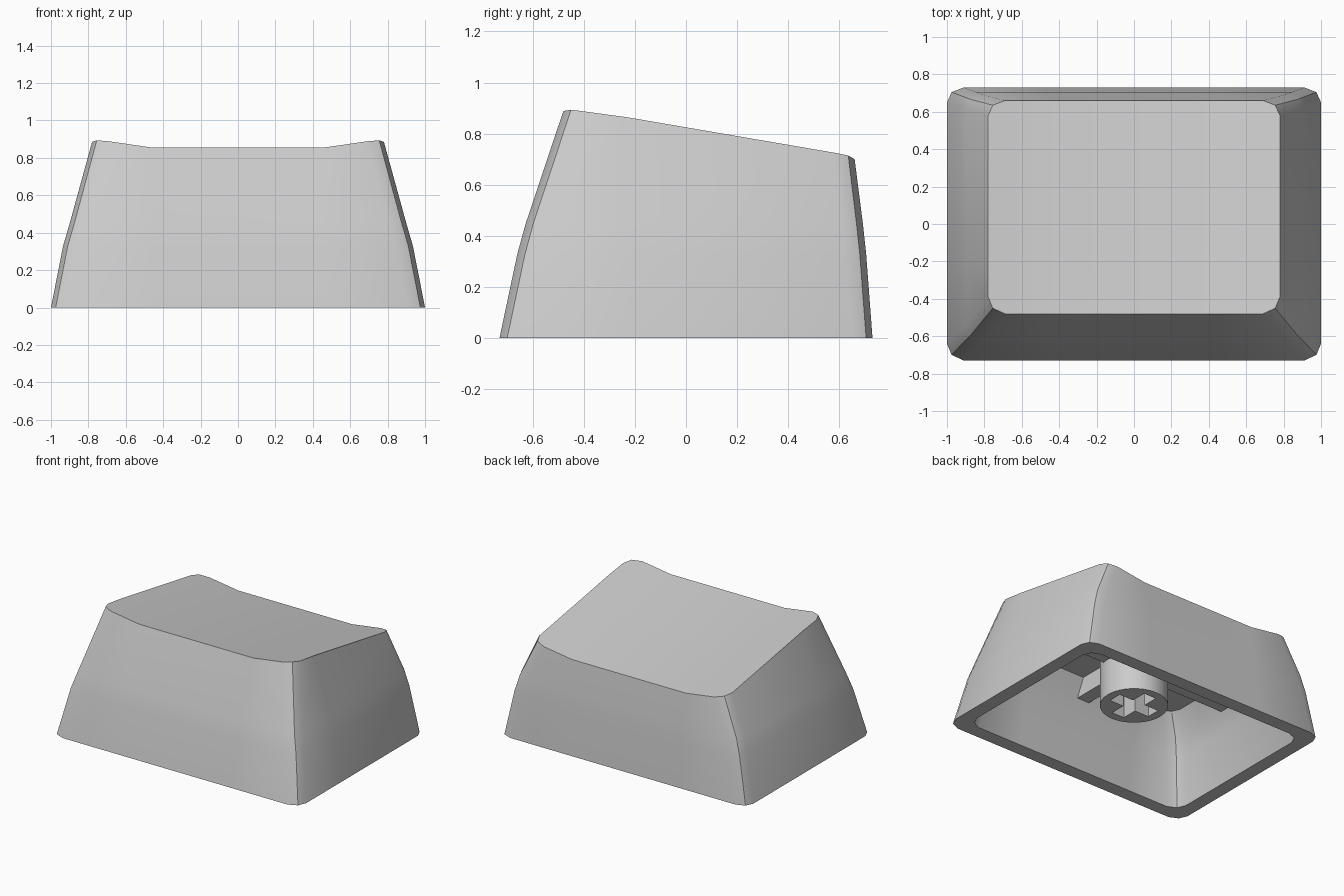
import bpy, bmesh, math

if "Cube" in bpy.data.objects:
    bpy.data.objects.remove(bpy.data.objects["Cube"])


def finish(obj):
    bpy.ops.object.select_all(action='DESELECT')
    obj.select_set(True)
    bpy.context.view_layer.objects.active = obj
    bpy.ops.object.shade_smooth_by_angle(angle=math.radians(30))


def mesh_object(name, bm):
    bmesh.ops.recalc_face_normals(bm, faces=bm.faces)
    me = bpy.data.meshes.new(name)
    bm.to_mesh(me)
    bm.free()
    obj = bpy.data.objects.new(name, me)
    bpy.context.collection.objects.link(obj)
    return obj


def outline(x, yf, yb):
    """Rounded rectangle, mirrored left to right, 18 points."""
    half = [(0.46, yf), (x - 0.09, yf), (x - 0.025, yf + 0.03), (x, yf + 0.09),
            (x, -0.23), (x, yb - 0.08), (x - 0.025, yb - 0.025),
            (x - 0.09, yb), (0.46, yb)]
    return half + [(-px, py) for px, py in reversed(half)]


def top_height(x, y):
    """Sloped top with a scoop that rises towards both sides."""
    side = min(max((abs(x) - 0.46) / 0.29, 0), 1)
    bulge = 0.012 * max(0, 1 - (y - 0.09) ** 2 / 0.33)
    return 0.776 - 0.165 * y + side * (0.042 + bulge)


# Hollow cap shell: rings from the roof inside, round the rim, to the top edge
bm = bmesh.new()
levels = [(0.71, -0.46, 0.57, 0.59), (0.80, -0.527, 0.592, 0.45),
          (0.835, -0.56, 0.605, 0.33), (0.90, -0.63, 0.63, 0),
          (1.0, -0.73, 0.73, 0), (0.935, -0.66, 0.705, 0.33),
          (0.90, -0.627, 0.692, 0.45), (0.78, -0.48, 0.66, None)]
rings = []
for x, yf, yb, z in levels:
    rings.append([bm.verts.new((px, py, top_height(px, py) if z is None else z))
                  for px, py in outline(x, yf, yb)])
for a, b in zip(rings, rings[1:]):
    for i in range(18):
        j = (i + 1) % 18
        bm.faces.new((a[i], a[j], b[j], b[i]))
bm.faces.new(rings[0])
top = rings[-1]
bm.faces.new(top[:9])
bm.faces.new(top[9:])
bm.faces.new((top[0], top[8], top[9], top[17]))
finish(mesh_object("cap_shell", bm))

# Stem: round post with a cross-shaped socket
curve = bpy.data.curves.new("stem", 'CURVE')
curve.dimensions = '2D'
curve.fill_mode = 'BOTH'
curve.extrude = 0.21
w, l = 0.05, 0.165
quarter = [(l, -w), (l, w), (w, w)]
cross = []
for k in range(4):
    c, s = round(math.cos(k * math.pi / 2)), round(math.sin(k * math.pi / 2))
    cross += [(x * c - y * s, x * s + y * c) for x, y in quarter]
circle = [(0.226 * math.cos(k * math.tau / 32), 0.226 * math.sin(k * math.tau / 32))
          for k in range(32)]
for pts in (circle, cross):
    sp = curve.splines.new('POLY')
    sp.points.add(len(pts) - 1)
    for p, (x, y) in zip(sp.points, pts):
        p.co = (x, y, 0, 1)
    sp.use_cyclic_u = True
stem = bpy.data.objects.new("stem", curve)
bpy.context.collection.objects.link(stem)
stem.location.z = 0.40
bpy.ops.object.select_all(action='DESELECT')
stem.select_set(True)
bpy.context.view_layer.objects.active = stem
bpy.ops.object.convert(target='MESH')
finish(bpy.context.view_layer.objects.active)


# Crossed ribs under the roof
def rib(name, x0, x1, y0, y1, z0, z1):
    bm = bmesh.new()
    bmesh.ops.create_cube(bm, size=1)
    for v in bm.verts:
        v.co = (x1 if v.co.x > 0 else x0, y1 if v.co.y > 0 else y0,
                z1 if v.co.z > 0 else z0)
    mesh_object(name, bm)


rib("rib_sideways", -0.81, 0.81, -0.05, 0.05, 0.46, 0.60)
rib("rib_lengthways", -0.05, 0.05, -0.53, 0.60, 0.46, 0.60)
